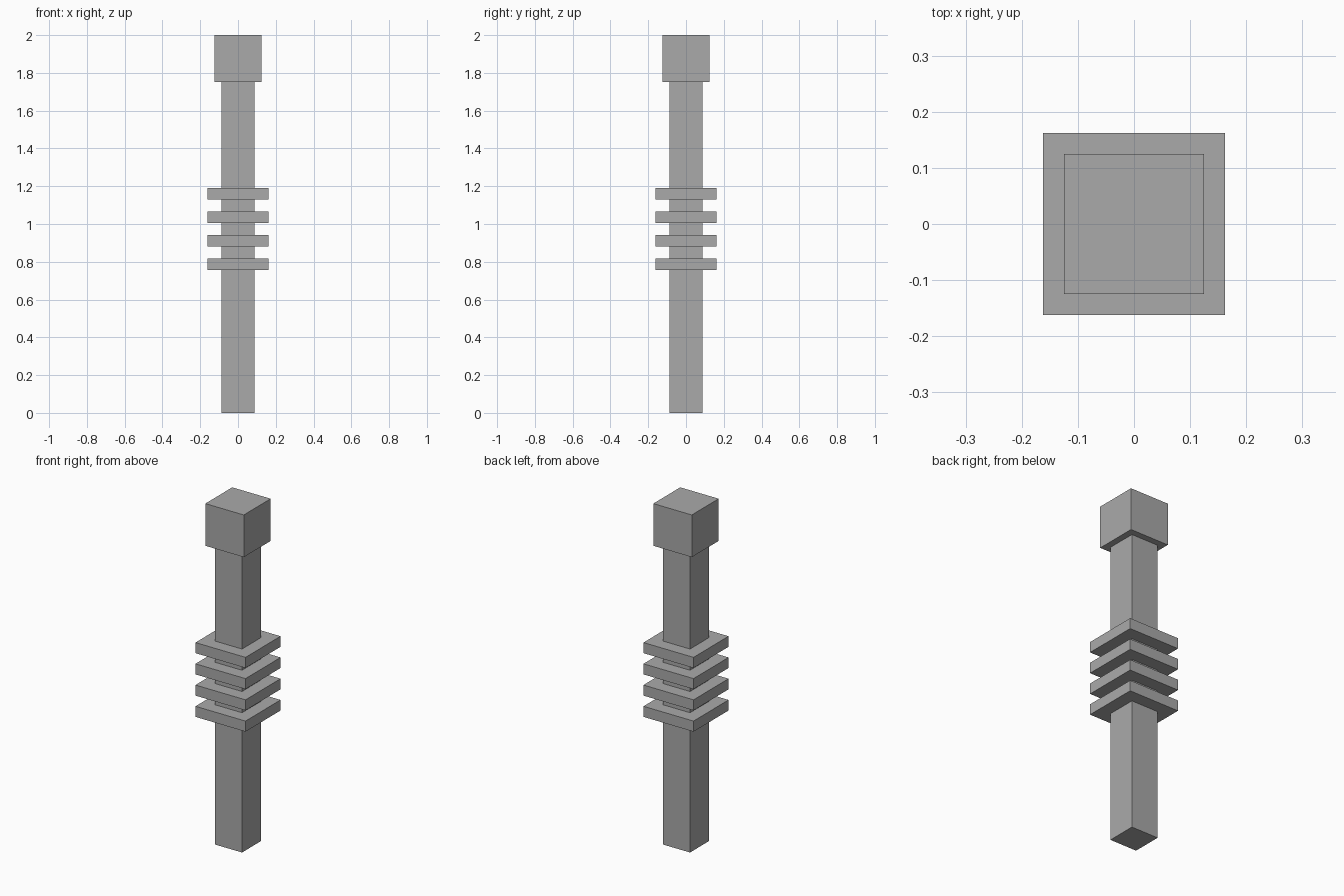
import bpy

if "Cube" in bpy.data.objects:
    bpy.data.objects.remove(bpy.data.objects["Cube"])

grey = bpy.data.materials.new("plain_grey")
grey.diffuse_color = (0.4, 0.4, 0.4, 1)
grey.use_nodes = True
grey.node_tree.nodes["Principled BSDF"].inputs["Base Color"].default_value = grey.diffuse_color


def box(name, half, z0, z1):
    """Square box of half-width `half` spanning z0 to z1."""
    bpy.ops.mesh.primitive_cube_add(size=1, location=(0, 0, (z0 + z1) / 2))
    ob = bpy.context.object
    ob.name = name
    ob.scale = (2 * half, 2 * half, z1 - z0)
    bpy.ops.object.transform_apply(location=False, rotation=False, scale=True)
    ob.data.materials.append(grey)
    return ob


# Long square shaft and the block on its top
box("shaft", 0.087, 0, 1.753)
box("head_block", 0.1245, 1.753, 2)

# Four evenly spaced square collars
for i in range(4):
    z = 0.756 + i * 0.1243
    box(f"collar_{i + 1}", 0.162, z, z + 0.062)
